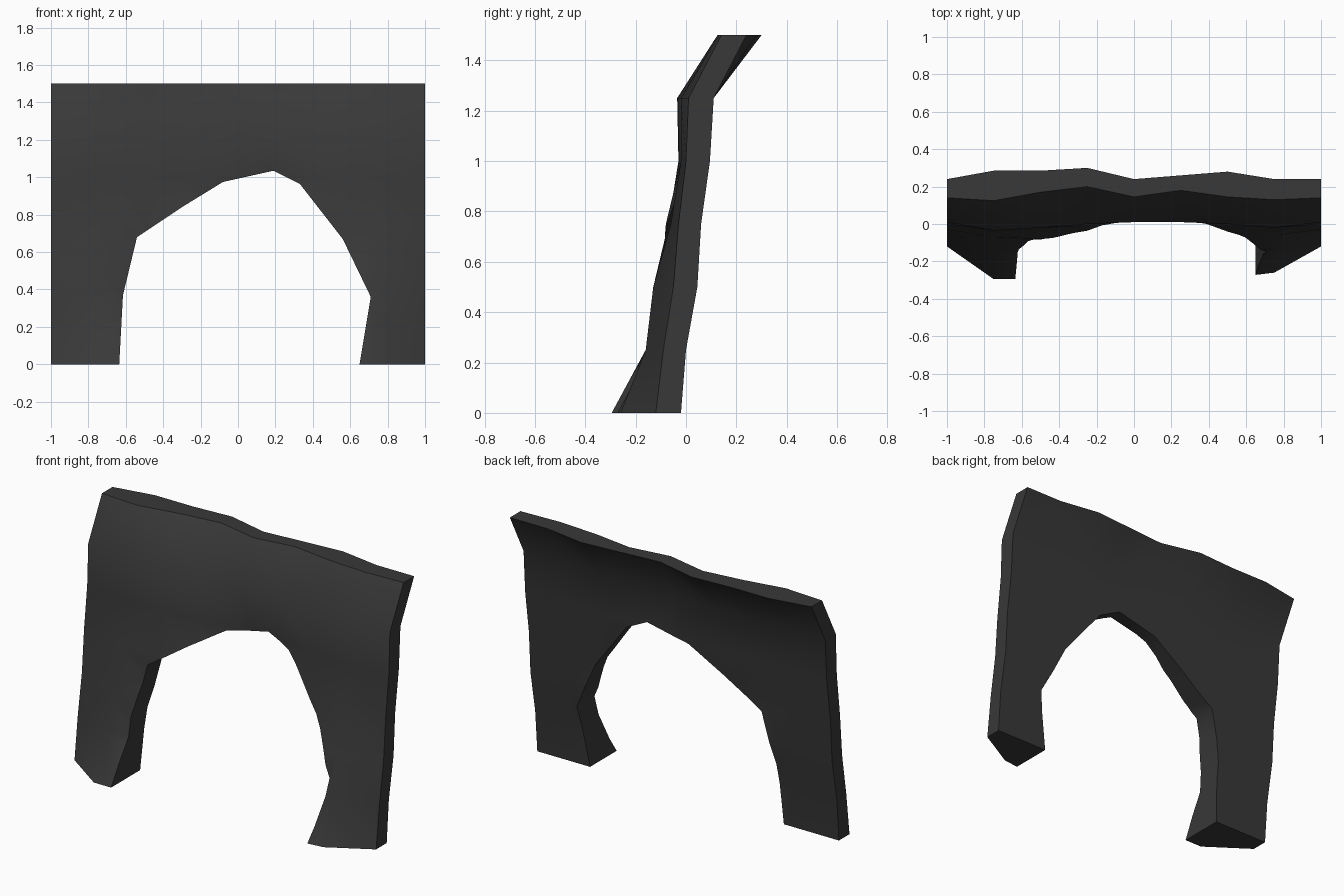
import bpy, bmesh

if "Cube" in bpy.data.objects:
    bpy.data.objects.remove(bpy.data.objects["Cube"])

rock = bpy.data.materials.new("dark charcoal rock")
rock.diffuse_color = (0.04, 0.04, 0.04, 1)
rock.use_nodes = True
rock.node_tree.nodes["Principled BSDF"].inputs["Base Color"].default_value = rock.diffuse_color

XS = [-1 + 0.25 * i for i in range(9)]
ZS = [0.25 * j for j in range(7)]
# front relief, one row per height
FRONT = [
    [-.12, -.295, -.295, -.25, -.2, -.25, -.29, -.26, -.12],
    [-.09, -.16, -.14, -.10, -.05, -.10, -.16, -.16, -.09],
    [-.05, -.13, -.10, -.06, 0, -.03, -.08, -.13, -.05],
    [-.03, -.07, -.08, -.06, 0, 0, -.04, -.06, -.03],
    [0, -.03, -.02, -.01, .02, .02, 0, -.02, 0],
    [.01, -.035, -.02, 0, .01, .01, 0, -.02, .01],
    [.14, .125, .17, .20, .145, .18, .145, .13, .14],
]
# back profile by height, and the wavy back edge of the top
BACK = [-.02, .0, .045, .06, .095, .11]
BACK_TOP = [.24, .285, .285, .30, .24, .26, .28, .24, .24]


def make_object(name, bm):
    bmesh.ops.triangulate(bm, faces=[f for f in bm.faces])
    bmesh.ops.recalc_face_normals(bm, faces=bm.faces)
    me = bpy.data.meshes.new(name)
    bm.to_mesh(me)
    bm.free()
    ob = bpy.data.objects.new(name, me)
    bpy.context.collection.objects.link(ob)
    return ob


# wall: front and back grids joined round the rim
bm = bmesh.new()
nx, nz = len(XS), len(ZS)
front = [[bm.verts.new((XS[i], FRONT[j][i], ZS[j])) for i in range(nx)] for j in range(nz)]
back = [[bm.verts.new((XS[i], BACK[j] if j < nz - 1 else BACK_TOP[i], ZS[j]))
         for i in range(nx)] for j in range(nz)]
for g in (front, back):
    for j in range(nz - 1):
        for i in range(nx - 1):
            bm.faces.new((g[j][i], g[j][i + 1], g[j + 1][i + 1], g[j + 1][i]))
for j in (0, nz - 1):
    for i in range(nx - 1):
        bm.faces.new((front[j][i], front[j][i + 1], back[j][i + 1], back[j][i]))
for i in (0, nx - 1):
    for j in range(nz - 1):
        bm.faces.new((front[j][i], front[j + 1][i], back[j + 1][i], back[j][i]))
wall = make_object("arch_wall", bm)
wall.data.materials.append(rock)

# arch opening cutter
ARCH = [(-.64, -.1), (-.635, 0), (-.615, .37), (-.54, .68), (-.3, .84), (-.08, .975),
        (.19, 1.035), (.33, .965), (.56, .67), (.71, .36), (.65, 0), (.633, -.1)]
bm = bmesh.new()
f = bm.faces.new([bm.verts.new((x, -1, z)) for x, z in ARCH])
ext = bmesh.ops.extrude_face_region(bm, geom=[f], use_keep_orig=True)
bmesh.ops.translate(bm, vec=(0, 2, 0),
                    verts=[v for v in ext["geom"] if isinstance(v, bmesh.types.BMVert)])
cutter = make_object("arch_cutter", bm)
cutter.hide_render = True
cutter.data.materials.append(rock)

mod = wall.modifiers.new("opening", 'BOOLEAN')
mod.operation = 'DIFFERENCE'
mod.solver = 'EXACT'
mod.object = cutter
bpy.context.view_layer.objects.active = wall
wall.select_set(True)
bpy.ops.object.modifier_apply(modifier=mod.name)
bpy.data.objects.remove(cutter)

# soft rock surface with crisp rim edges
bpy.ops.object.shade_smooth_by_angle(angle=0.75)
